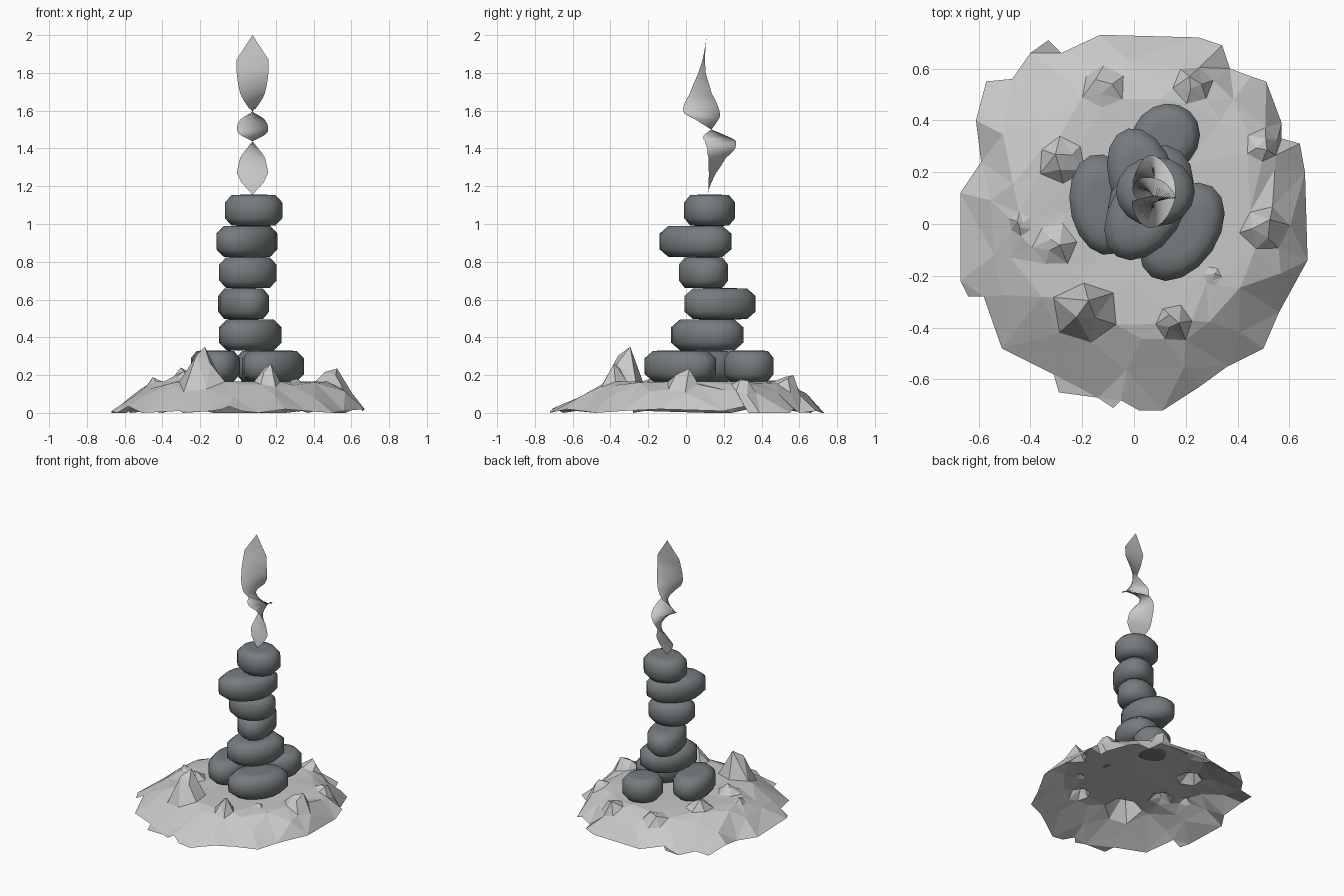
import bpy, bmesh, random
from math import sin, cos, radians, tau, hypot
from mathutils import Vector
from mathutils.geometry import delaunay_2d_cdt

random.seed(7)
default_cube = bpy.data.objects.get("Cube")
if default_cube:
    bpy.data.objects.remove(default_cube, do_unlink=True)


def make_material(name, colour):
    material = bpy.data.materials.new(name)
    material.use_nodes = True
    material.diffuse_color = (*colour, 1)
    shader = next(n for n in material.node_tree.nodes if n.type == 'BSDF_PRINCIPLED')
    shader.inputs["Base Color"].default_value = (*colour, 1)
    shader.inputs["Roughness"].default_value = 0.9
    return material


ash_grey = make_material("ash grey", (0.58, 0.58, 0.58))
slate_grey = make_material("slate grey", (0.18, 0.205, 0.21))


def make_object(name, verts, faces, material, smooth=False):
    mesh = bpy.data.meshes.new(name)
    mesh.from_pydata(verts, [], faces)
    mesh.materials.append(material)
    if smooth:
        mesh.shade_smooth()
    else:
        mesh.shade_flat()
    mesh.update()
    obj = bpy.data.objects.new(name, mesh)
    bpy.context.collection.objects.link(obj)
    return obj


def jitter(amount):
    return random.uniform(-amount, amount)


# Mound: ragged outline, sloping skirt and flat middle, with crags pulled up
outline = [(.67, -.14), (.66, .2), (.64, .31), (.57, .33), (.57, .39), (.51, .55),
           (.45, .57), (.37, .6), (.34, .69), (.25, .72), (-.13, .73), (-.28, .66),
           (-.33, .71), (-.4, .66), (-.47, .56), (-.57, .55), (-.61, .4), (-.59, .24),
           (-.67, .12), (-.67, -.22), (-.64, -.28), (-.58, -.28), (-.51, -.48),
           (-.31, -.58), (-.29, -.65), (-.14, -.67), (-.08, -.71), (-.05, -.68),
           (.02, -.72), (.11, -.72), (.25, -.63), (.36, -.55), (.5, -.48), (.56, -.34)]

# Crags: x, y, base radius, peak height
crags = [(-.18, -.34, .14, .35), (.15, -.38, .08, .26), (.5, -.02, .1, .235),
         (-.28, .25, .1, .24), (-.31, -.08, .09, .22), (-.44, 0, .045, .19),
         (.23, .54, .08, .2), (-.12, .53, .09, .19), (.5, .3, .07, .18), (.3, -.2, .04, .18)]


def ground(x, y):
    distance = hypot(x - .03, y - .05)
    slope = max(0, distance - .48) / .22
    return max(.03, .165 - .135 * slope)


points = [Vector((x, y, random.choice((0, .01, .02, .035)))) for x, y in outline]


def add_ground_ring(radius, count, roughness):
    for i in range(count):
        angle = tau * (i + jitter(.25)) / count
        reach = radius + jitter(.03)
        x, y = .01 + reach * cos(angle), .03 + reach * sin(angle)
        if all(hypot(x - cx, y - cy) > r * 1.15 for cx, cy, r, _ in crags):
            points.append(Vector((x, y, ground(x, y) + jitter(roughness))))


add_ground_ring(.59, 15, .015)
add_ground_ring(.49, 13, .012)
add_ground_ring(.28, 8, .004)
points.append(Vector((0, .05, .16)))

for cx, cy, radius, peak in crags:
    turn = random.uniform(0, tau)
    for i in range(6):
        angle = turn + tau * i / 6
        reach = radius * random.uniform(.8, 1.05)
        x, y = cx + reach * cos(angle), cy + reach * sin(angle)
        points.append(Vector((x, y, ground(x, y))))
    for i in range(3):
        angle = turn + tau * (i + .4) / 3
        reach = radius * random.uniform(.25, .45)
        drop = (peak - .16) * (0, .25, .45)[i]
        points.append(Vector((cx + reach * cos(angle), cy + reach * sin(angle), peak - drop)))

flat = [p.xy for p in points]
border = list(range(len(outline)))
coords, _, triangles, origins, _, _ = delaunay_2d_cdt(flat, [], [border], 1, 1e-5)
mound_verts = []
for position, sources in zip(coords, origins):
    height = points[sources[0]].z if sources else ground(*position)
    mound_verts.append((position.x, position.y, height))
make_object("mound", mound_verts, [list(t) for t in triangles], ash_grey)


# Stones: rounded pebbles fitted to a box; lean slants the oval across the box
SIDES = 16
LAYER = .165
stone_profile = [(.45, 0), (.76, .01), (1, .25), (1, .75), (.76, .99), (.45, 1)]


def make_stone(name, x_range, y_range, layer, lean):
    cx, cy = sum(x_range) / 2, sum(y_range) / 2
    rx, ry = (x_range[1] - x_range[0]) / 2, (y_range[1] - y_range[0]) / 2
    verts = []
    for scale, height in stone_profile:
        for i in range(SIDES):
            angle = tau * i / SIDES
            verts.append((cx + rx * scale * cos(angle),
                          cy + ry * scale * sin(angle + radians(lean)),
                          LAYER * (layer + height)))
    faces = [list(reversed(range(SIDES))), [len(verts) - SIDES + i for i in range(SIDES)]]
    for ring in range(len(stone_profile) - 1):
        for i in range(SIDES):
            a, b = ring * SIDES + i, ring * SIDES + (i + 1) % SIDES
            faces.append((a, b, b + SIDES, a + SIDES))
    make_object(name, verts, faces, slate_grey, smooth=True)


make_stone("base_stone_front", (.02, .35), (-.22, .16), 1, 22)
make_stone("base_stone_side", (-.25, .01), (-.12, .27), 1, -8)
make_stone("base_stone_back", (-.01, .255), (.2, .465), 1, 5)
make_stone("second_stone", (-.1, .23), (-.08, .305), 2, 15)
make_stone("third_stone", (-.105, .165), (-.01, .37), 3, -15)
make_stone("fourth_stone", (-.1, .205), (-.04, .225), 4, 10)
make_stone("fifth_stone", (-.115, .21), (-.14, .24), 5, 22)
make_stone("top_stone", (-.07, .235), (-.01, .26), 6, 0)


# Smoke: twisting ribbon; height, half width, twist in degrees, y of the centre
smoke_keys = [(2, 0, 0, .11), (1.87, .085, 4, .094), (1.795, .086, 14, .084),
              (1.69, .087, 42, .078), (1.615, .096, 78, .078), (1.585, .095, 98, .085),
              (1.555, .088, 135, .11), (1.5, .083, 180, .135), (1.47, .083, 222, .15),
              (1.44, .082, 268, .182), (1.4, .08, 292, .187), (1.35, .08, 325, .165),
              (1.27, .085, 347, .14), (1.22, .06, 352, .127), (1.155, 0, 360, .115)]
STEPS = 4
rows = []
for upper, lower in zip(smoke_keys, smoke_keys[1:]):
    for step in range(STEPS):
        rows.append(Vector(upper).lerp(Vector(lower), step / STEPS))
rows.append(Vector(smoke_keys[-1]))

smoke_verts = []
for z, half, twist, y in rows:
    for side in (-1, 0, 1):
        smoke_verts.append((.077 + side * half * cos(radians(twist)),
                            y + side * half * sin(radians(twist)), z))
smoke_faces = []
for row in range(len(rows) - 1):
    for column in (0, 1):
        a = row * 3 + column
        smoke_faces.append((a, a + 3, a + 4, a + 1))
smoke = make_object("smoke_ribbon", smoke_verts, smoke_faces, ash_grey, smooth=True)

# Merge the ribbon tips into single points
bm = bmesh.new()
bm.from_mesh(smoke.data)
bmesh.ops.remove_doubles(bm, verts=bm.verts, dist=1e-4)
bm.to_mesh(smoke.data)
bm.free()
